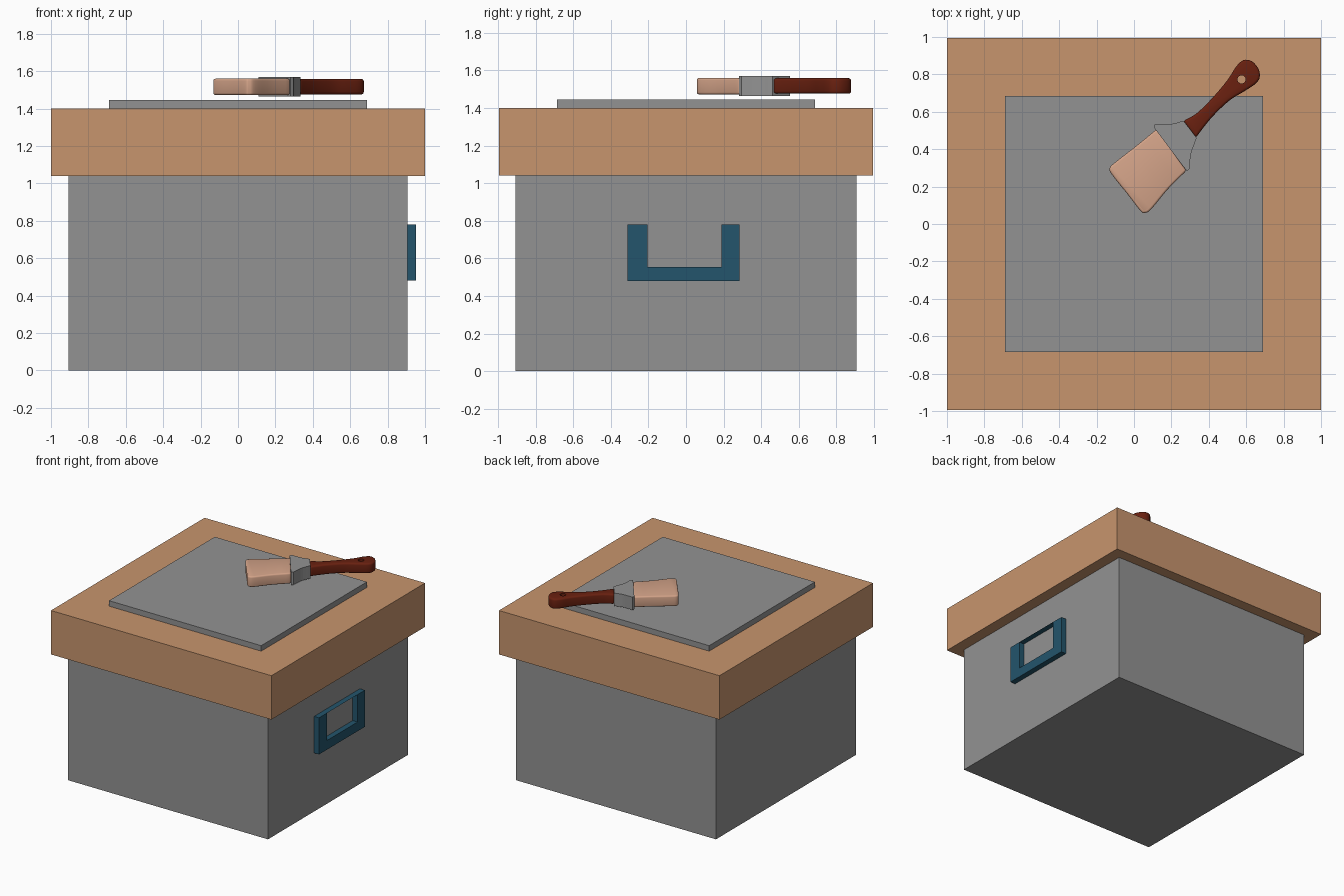
import bpy, bmesh, math
from mathutils import Vector

if "Cube" in bpy.data.objects:
    bpy.data.objects.remove(bpy.data.objects["Cube"])


def material(name, rgb):
    m = bpy.data.materials.new(name)
    m.diffuse_color = (*rgb, 1)
    m.use_nodes = True
    m.node_tree.nodes["Principled BSDF"].inputs["Base Color"].default_value = m.diffuse_color
    return m


GREY = material("grey", (0.29, 0.29, 0.29))
TAN = material("tan", (0.575, 0.30, 0.155))
TEAL = material("teal", (0.017, 0.09, 0.15))
BROWN = material("red_brown", (0.14, 0.0145, 0.005))
BRISTLE = material("pale_bristle", (0.66, 0.37, 0.25))


def finish(name, bm, mat):
    me = bpy.data.meshes.new(name)
    bm.to_mesh(me)
    bm.free()
    me.materials.append(mat)
    ob = bpy.data.objects.new(name, me)
    bpy.context.collection.objects.link(ob)
    return ob


def prism(name, pts, direction, mat):
    """Extrude a closed outline of 3D points along a direction."""
    bm = bmesh.new()
    f = bm.faces.new([bm.verts.new(p) for p in pts])
    ext = bmesh.ops.extrude_face_region(bm, geom=[f], use_keep_orig=True)
    verts = [v for v in ext["geom"] if isinstance(v, bmesh.types.BMVert)]
    bmesh.ops.translate(bm, verts=verts, vec=direction)
    bmesh.ops.recalc_face_normals(bm, faces=bm.faces)
    return finish(name, bm, mat)


def box(name, hx, hy, z0, z1, mat):
    pts = [(-hx, -hy, z0), (hx, -hy, z0), (hx, hy, z0), (-hx, hy, z0)]
    return prism(name, pts, (0, 0, z1 - z0), mat)


def spline(pts, n=4):
    """Open Catmull-Rom curve through 2D points."""
    p = [Vector(q) for q in pts]
    p = [2 * p[0] - p[1]] + p + [2 * p[-1] - p[-2]]
    out = []
    for i in range(1, len(p) - 2):
        a, b, c, d = p[i - 1:i + 3]
        for k in range(n):
            t = k / n
            out.append(0.5 * (2 * b + (c - a) * t + (2 * a - 5 * b + 4 * c - d) * t * t
                              + (3 * b - a - 3 * c + d) * t ** 3))
    return out + [p[-2]]


def slab(name, outline, z0, z1, mat):
    return prism(name, [(q[0], q[1], z0) for q in outline], (0, 0, z1 - z0), mat)


def activate(ob):
    bpy.ops.object.select_all(action='DESELECT')
    ob.select_set(True)
    bpy.context.view_layer.objects.active = ob


def round_off(ob, width, segments):
    b = ob.modifiers.new("round", 'BEVEL')
    b.width, b.segments = width, segments
    b.limit_method, b.angle_limit = 'ANGLE', math.radians(50)
    activate(ob)
    bpy.ops.object.modifier_apply(modifier=b.name)


# Box body, lid and top plate
box("box_body", 0.907, 0.907, 0, 1.04, GREY)
box("lid", 1.0, 0.995, 1.04, 1.40, TAN)
box("top_plate", 0.69, 0.685, 1.40, 1.445, GREY)

# U-shaped side handle
u = [(-0.31, 0.78), (-0.31, 0.48), (0.285, 0.48), (0.285, 0.78),
     (0.19, 0.78), (0.19, 0.555), (-0.205, 0.555), (-0.205, 0.78)]
prism("side_handle", [(0.905, y, z) for y, z in u], (0.047, 0, 0), TEAL)

# Downward-facing sheet closing the handle opening
bm = bmesh.new()
bm.faces.new([bm.verts.new(p) for p in ((0.905, -0.205, 0.78), (0.905, 0.19, 0.78),
                                        (0.952, 0.19, 0.78), (0.952, -0.205, 0.78))])
bm.normal_update()
if bm.faces[:][0].normal.z > 0:
    bmesh.ops.reverse_faces(bm, faces=bm.faces[:])
finish("handle_inner_top", bm, TEAL)

# Brush bristles
tip = spline([(0.125, 0.51), (0.015, 0.42), (-0.09, 0.338), (-0.13, 0.30), (-0.115, 0.26),
              (-0.035, 0.16), (0.035, 0.07), (0.06, 0.06), (0.093, 0.08), (0.18, 0.185),
              (0.28, 0.285)])
bristles = slab("brush_bristles", tip, 1.472, 1.56, BRISTLE)
round_off(bristles, 0.022, 3)

# Brush metal collar
left = spline([(0.11, 0.533), (0.20, 0.535), (0.265, 0.552)])
right = spline([(0.335, 0.46), (0.305, 0.375), (0.297, 0.295)])
slab("brush_collar", [(0.11, 0.512)] + left + right + [(0.282, 0.283)], 1.465, 1.57, GREY)

# Brush handle with a hanging hole
grip_outline = spline([(0.262, 0.55), (0.335, 0.592), (0.42, 0.675), (0.50, 0.77), (0.545, 0.84),
                       (0.585, 0.876), (0.63, 0.87), (0.665, 0.83), (0.672, 0.785),
                       (0.65, 0.75), (0.59, 0.71), (0.51, 0.66), (0.43, 0.585),
                       (0.375, 0.52), (0.33, 0.46)])
grip = slab("brush_handle", grip_outline, 1.476, 1.559, BROWN)
round_off(grip, 0.018, 3)
hole = [(0.575 + 0.022 * math.cos(a), 0.773 + 0.022 * math.sin(a))
        for a in (i * math.tau / 16 for i in range(16))]
cutter = slab("hole_cutter", hole, 1.4, 1.62, BROWN)
cutter.hide_render = True
cut = grip.modifiers.new("hole", 'BOOLEAN')
cut.operation, cut.solver, cut.object = 'DIFFERENCE', 'EXACT', cutter
activate(grip)
bpy.ops.object.modifier_apply(modifier=cut.name)
bpy.data.objects.remove(cutter)

for ob in (bristles, grip):
    activate(ob)
    bpy.ops.object.shade_smooth_by_angle(angle=math.radians(40))
